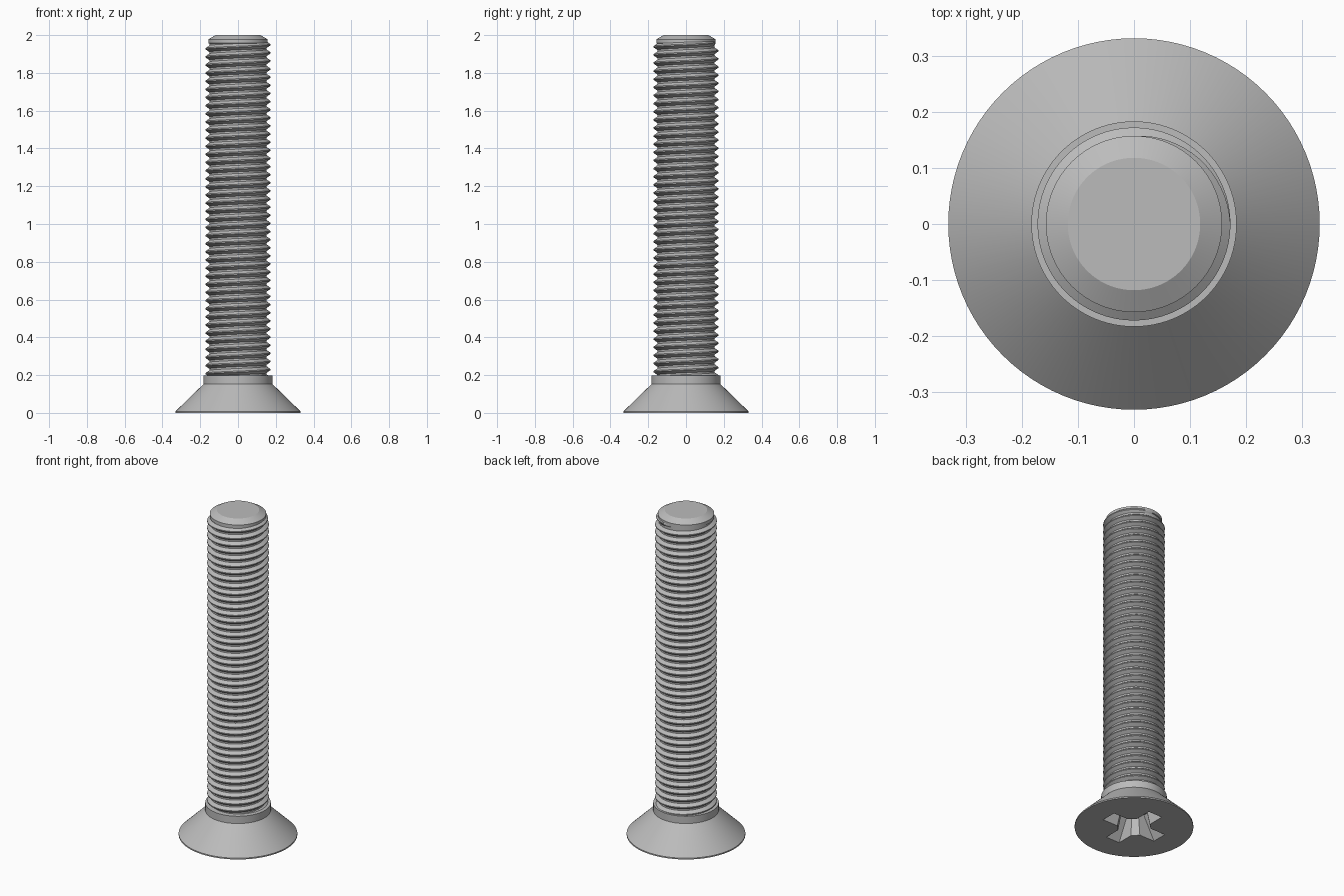
import bpy, bmesh, math

cube = bpy.data.objects.get("Cube")
if cube:
    bpy.data.objects.remove(cube, do_unlink=True)

steel = bpy.data.materials.new("grey_steel")
steel.use_nodes = True
colour = (0.5, 0.5, 0.5, 1)
steel.diffuse_color = colour
steel.node_tree.nodes["Principled BSDF"].inputs["Base Color"].default_value = colour

SIDES = 96
CORE, CREST, NECK, RIM = 0.152, 0.172, 0.183, 0.331
PITCH = 0.043
THREAD_TOP, THREAD_LOW = 1.96, 0.18


def make_object(name, bm):
    bmesh.ops.recalc_face_normals(bm, faces=bm.faces)
    mesh = bpy.data.meshes.new(name)
    bm.to_mesh(mesh)
    bm.free()
    mesh.materials.append(steel)
    obj = bpy.data.objects.new(name, mesh)
    bpy.context.collection.objects.link(obj)
    return obj


def smooth(obj):
    bpy.ops.object.select_all(action="DESELECT")
    obj.select_set(True)
    bpy.context.view_layer.objects.active = obj
    bpy.ops.object.shade_smooth_by_angle(angle=math.radians(25))


def bridge(bm, rings):
    """Join closed rings of points into a capped solid."""
    loops = [[bm.verts.new(p) for p in ring] for ring in rings]
    n = len(loops[0])
    for a, b in zip(loops, loops[1:]):
        for i in range(n):
            j = (i + 1) % n
            bm.faces.new((a[i], a[j], b[j], b[i]))
    bm.faces.new(loops[0])
    bm.faces.new(loops[-1])


def lathe(name, profile):
    bm = bmesh.new()
    turn = [math.tau * i / SIDES for i in range(SIDES)]
    bridge(bm, [[(r * math.cos(t), r * math.sin(t), z) for t in turn] for r, z in profile])
    return make_object(name, bm)


# Countersunk head with its neck collar
head = lathe("countersunk_head", [(RIM, 0), (RIM, 0.008), (NECK, 0.152), (NECK, 0.197)])

# Shaft core with a chamfered tip
shaft = lathe("shaft_core", [(CORE, 0.17), (CORE, 1.955), (0.157, 1.957),
                             (0.157, 1.978), (0.118, 2)])
smooth(shaft)

# Helical thread ridge that fades out at the tip
bm = bmesh.new()
STEPS = 64
total = int((THREAD_TOP - THREAD_LOW) / PITCH * STEPS)
sections = []
for k in range(total + 1):
    angle = math.pi / 2 - math.tau * k / STEPS
    z = THREAD_TOP - PITCH * k / STEPS
    grow = min(1, k / (STEPS / 4))
    crest = 0.157 + (CREST - 0.157) * grow
    half = PITCH * 0.46
    outline = [(CORE - 0.004, half), (crest, 0.003), (crest, -0.003), (CORE - 0.004, -half)]
    sections.append([(r * math.cos(angle), r * math.sin(angle), z + dz) for r, dz in outline])
bridge(bm, sections)
thread = make_object("screw_thread", bm)
smooth(thread)


# Cross recess cutter, tapering inwards
def cross_ring(length, width, inner, z):
    points = []
    for q in range(4):
        c, s = round(math.cos(q * math.pi / 2)), round(math.sin(q * math.pi / 2))
        for x, y in [(length, -width), (length, width), (inner, width), (width, inner)]:
            points.append((x * c - y * s, x * s + y * c, z))
    return points


bm = bmesh.new()
bridge(bm, [cross_ring(0.19, 0.05, 0.085, -0.01),
            cross_ring(0.185, 0.047, 0.082, 0),
            cross_ring(0.10, 0.034, 0.060, 0.13)])
cutter = make_object("recess_cutter", bm)
cutter.hide_render = True
cutter.hide_set(True)

cut = head.modifiers.new("cross_recess", "BOOLEAN")
cut.operation = "DIFFERENCE"
cut.solver = "EXACT"
cut.object = cutter
# Bake the recess so that smoothing follows the cut edges
bpy.context.view_layer.update()
baked = bpy.data.meshes.new_from_object(head.evaluated_get(bpy.context.evaluated_depsgraph_get()))
head.modifiers.clear()
head.data = baked
bpy.data.objects.remove(cutter, do_unlink=True)
smooth(head)
